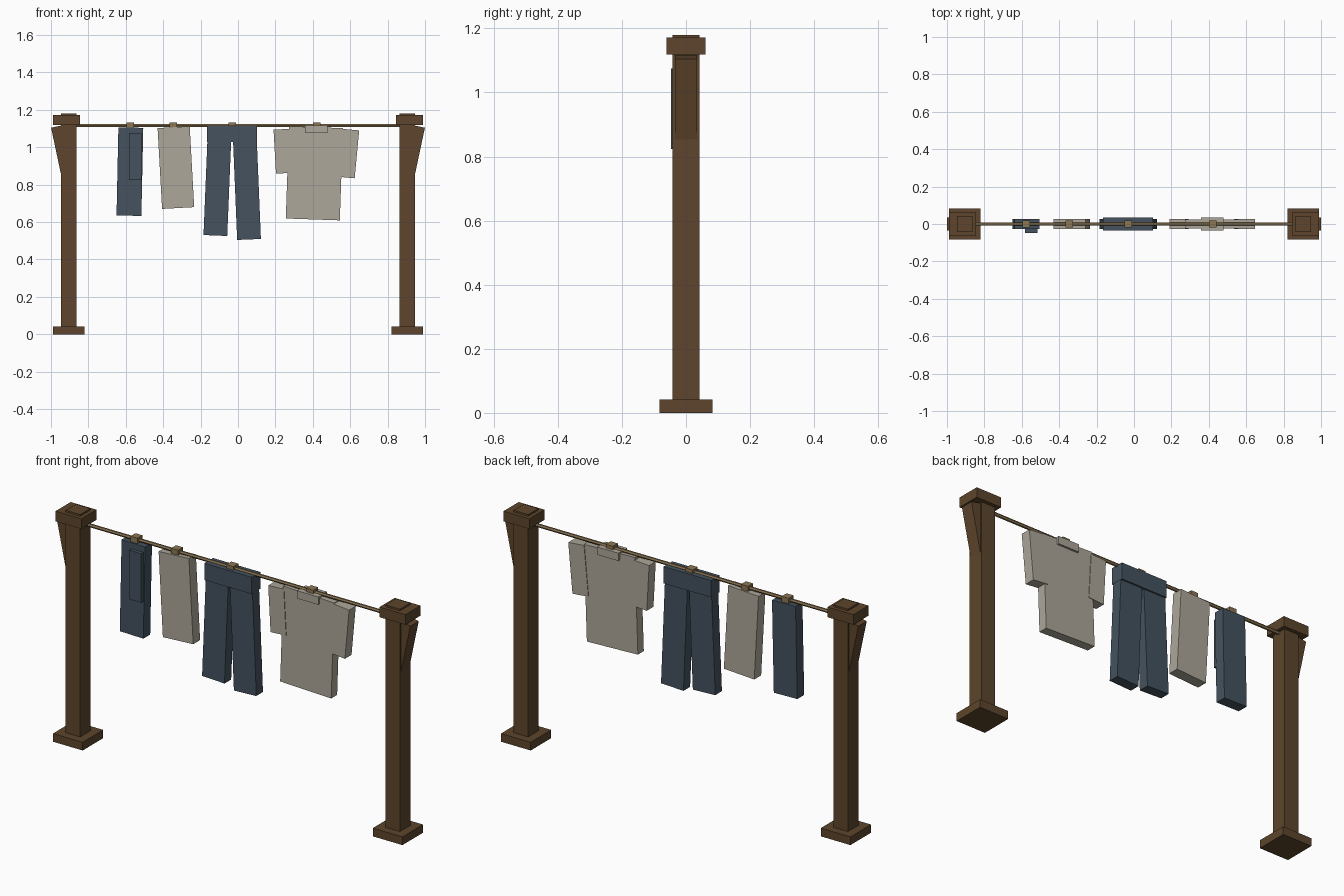
import bpy, math
from mathutils import Vector, Matrix

cube = bpy.data.objects.get("Cube")
if cube:
    bpy.data.objects.remove(cube, do_unlink=True)


def material(name, rgb):
    m = bpy.data.materials.new(name)
    m.use_nodes = True
    m.diffuse_color = (*rgb, 1)
    bsdf = next(n for n in m.node_tree.nodes if n.type == 'BSDF_PRINCIPLED')
    bsdf.inputs["Base Color"].default_value = (*rgb, 1)
    bsdf.inputs["Roughness"].default_value = 0.9
    return m


WOOD = material("dark_wood", (0.11, 0.06, 0.025))
CREAM = material("cream_cloth", (0.42, 0.385, 0.32))
BLUE = material("blue_cloth", (0.058, 0.085, 0.112))
ROPE = material("rope_tan", (0.26, 0.18, 0.085))


def finish(name, mat):
    ob = bpy.context.object
    ob.name = ob.data.name = name
    ob.data.materials.append(mat)
    return ob


def box(name, mat, x, y, z):
    """Upright box from (min, max) ranges on each axis."""
    bpy.ops.mesh.primitive_cube_add(size=1)
    ob = finish(name, mat)
    size = [r[1] - r[0] for r in (x, y, z)]
    mid = Vector([(r[0] + r[1]) / 2 for r in (x, y, z)])
    ob.data.transform(Matrix.Diagonal((*size, 1)))
    ob.location = mid
    return ob


def slab(name, mat, top, bottom, width, depth):
    """Tilted box whose end faces are centred on two (x, z) points."""
    t, b = Vector((top[0], 0, top[1])), Vector((bottom[0], 0, bottom[1]))
    axis = t - b
    w, h = width / 2, axis.length / 2
    ob = box(name, mat, (-w, w), (-depth, depth), (-h, h))
    ob.location = (t + b) / 2
    ob.rotation_euler.y = math.atan2(axis.x, axis.z)
    return ob


# Posts with foot, cap and outer brace
for side, s in (("left", 1), ("right", -1)):
    def span(a, b):
        return sorted((s * a, s * b))
    box(f"{side}_post", WOOD, span(0.864, 0.946), (-0.042, 0.042), (0, 1.18))
    box(f"{side}_foot", WOOD, span(0.821, 0.989), (-0.083, 0.083), (0, 0.042))
    box(f"{side}_cap", WOOD, span(0.844, 0.990), (-0.061, 0.061), (1.119, 1.171))
    slab(f"{side}_brace", WOOD, (s * 0.965, 1.1115), (s * 0.907, 0.838), 0.07, 0.034)

# Line and pegs
bpy.ops.mesh.primitive_cylinder_add(vertices=6, radius=0.009, depth=1.78,
                                    location=(0, 0, 1.116), rotation=(0, math.pi / 2, 0))
finish("washing_line", ROPE)
for i, x in enumerate((-0.575, -0.345, -0.032, 0.42)):
    box(f"peg_{i + 1}", ROPE, (x - 0.02, x + 0.02), (-0.02, 0.02), (1.1, 1.133))

# Blue towel with folded flap
slab("blue_towel", BLUE, (-0.573, 1.105), (-0.583, 0.634), 0.133, 0.028)
box("blue_towel_flap", BLUE, (-0.583, -0.516), (-0.047, -0.02), (0.824, 1.075))

# Cream towel
slab("cream_towel", CREAM, (-0.344, 1.107), (-0.320, 0.675), 0.172, 0.028)

# Trousers
box("trouser_waist", BLUE, (-0.166, 0.102), (-0.035, 0.035), (1.029, 1.115))
slab("trouser_right_leg", BLUE, (-0.099, 1.061), (-0.121, 0.528), 0.127, 0.027)
slab("trouser_left_leg", BLUE, (0.036, 1.061), (0.059, 0.507), 0.127, 0.027)

# Shirt
slab("shirt_body", CREAM, (0.417, 1.107), (0.400, 0.614), 0.289, 0.024)
slab("shirt_right_sleeve", CREAM, (0.234, 1.096), (0.247, 0.861), 0.088, 0.027)
slab("shirt_left_sleeve", CREAM, (0.603, 1.094), (0.579, 0.838), 0.09, 0.027)
box("shirt_collar", CREAM, (0.358, 0.479), (-0.035, 0.035), (1.075, 1.115))
